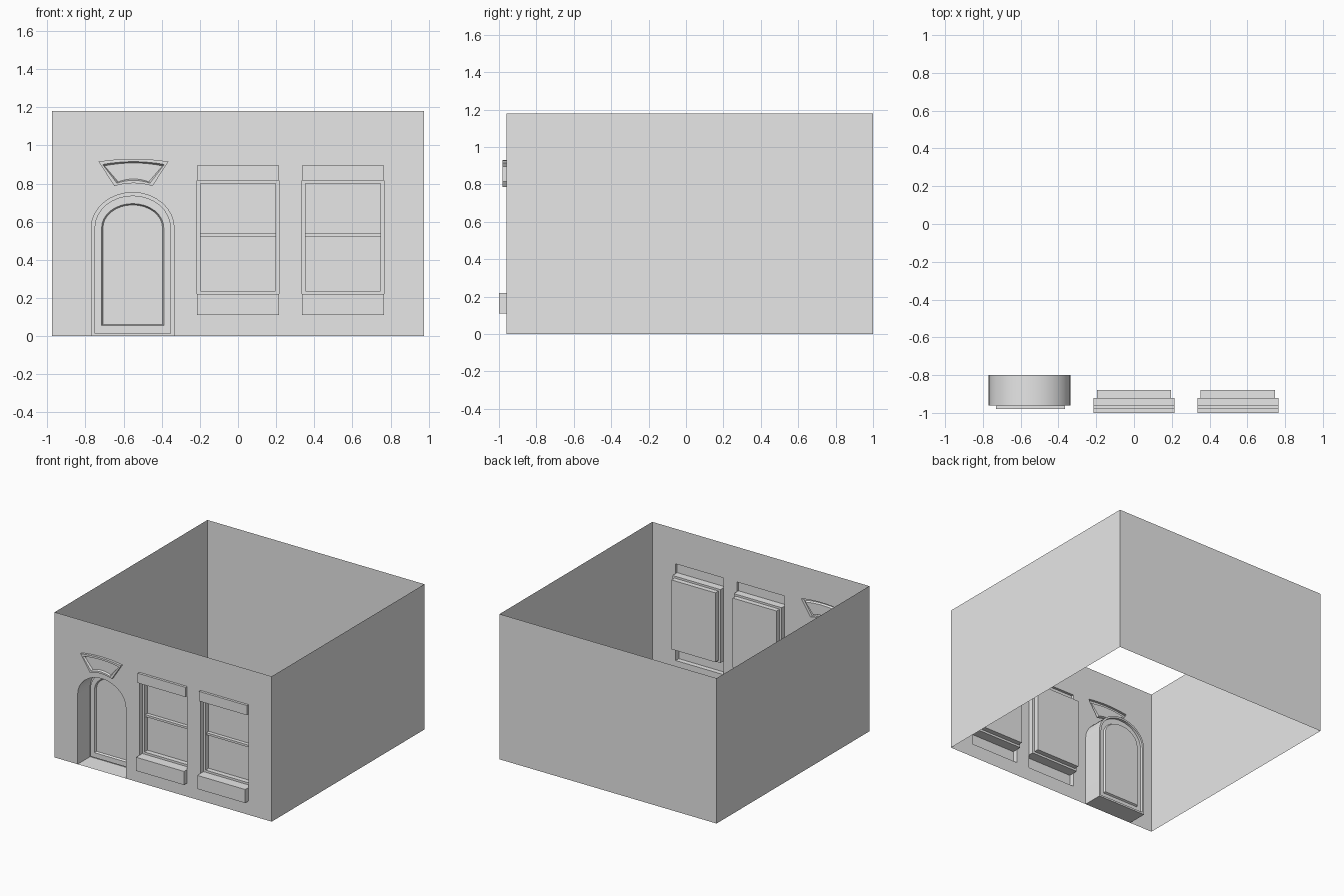
import bpy
import bmesh
import math

cube = bpy.data.objects.get("Cube")
if cube:
    bpy.data.objects.remove(cube, do_unlink=True)

GREY = (0.8, 0.8, 0.8, 1.0)
plaster = bpy.data.materials.new("grey_plaster")
plaster.use_nodes = True
plaster.diffuse_color = GREY
for node in plaster.node_tree.nodes:
    if node.type == 'BSDF_PRINCIPLED':
        node.inputs["Base Color"].default_value = GREY

HALF, FRONT, BACK, TOP = 0.975, -0.96, 1.0, 1.18
DOOR_X, WINDOW_XS = -0.552, (0.0, 0.55)
WINDOW_HALF = 0.215


def finish(name, bm, smooth=False):
    mesh = bpy.data.meshes.new(name)
    bm.to_mesh(mesh)
    bm.free()
    mesh.materials.append(plaster)
    obj = bpy.data.objects.new(name, mesh)
    bpy.context.collection.objects.link(obj)
    if smooth:
        bpy.ops.object.select_all(action='DESELECT')
        obj.select_set(True)
        bpy.context.view_layer.objects.active = obj
        bpy.ops.object.shade_smooth_by_angle(angle=math.radians(35))
    return obj


def rect(cx, half, low, high):
    return [(cx - half, low), (cx + half, low), (cx + half, high), (cx - half, high)]


def arch(half, low, spring, top, steps=16):
    """Door outline: left foot, over the arch, right foot."""
    pts = [(DOOR_X - half, low)]
    for i in range(steps + 1):
        a = math.pi * (1 - i / steps)
        pts.append((DOOR_X + half * math.cos(a), spring + (top - spring) * math.sin(a)))
    pts.append((DOOR_X + half, low))
    return pts


def wedge(inset, steps=8):
    """Fan shape with curved top and bottom edges."""
    cx, bulge = -0.548, 0.015
    ts = [2 * i / steps - 1 for i in range(steps + 1)]
    upper, lower = 0.183 - 1.4 * inset, 0.1 - 0.9 * inset
    pts = [(cx + upper * t, 0.915 - inset + bulge * (1 - t * t)) for t in ts]
    pts += [(cx + lower * t, 0.787 + inset + bulge * (1 - t * t)) for t in reversed(ts)]
    return pts


def stepped(name, levels, smooth=False):
    """Bridge matching outlines at successive depths, then cap the last."""
    bm = bmesh.new()
    rings = [[bm.verts.new((x, y, z)) for x, z in pts] for pts, y in levels]
    for a, b in zip(rings, rings[1:]):
        for i in range(len(a)):
            j = (i + 1) % len(a)
            bm.faces.new((a[i], a[j], b[j], b[i]))
    cap = bm.faces.new(rings[-1])
    bmesh.ops.recalc_face_normals(bm, faces=bm.faces[:])
    cap.normal_update()
    if cap.normal.y > 0:
        bmesh.ops.reverse_faces(bm, faces=bm.faces[:])
    return finish(name, bm, smooth)


# Front wall sheet with door notch, window openings and ornament opening
bm = bmesh.new()
outline = [(-HALF, 0)] + arch(0.217, 0, 0.568, 0.753)
outline += [(HALF, 0), (HALF, TOP), (-HALF, TOP)]
loops = [outline, wedge(0)]
loops += [rect(cx, WINDOW_HALF, 0.11, 0.895) for cx in WINDOW_XS]
edges = []
for pts in loops:
    vs = [bm.verts.new((x, FRONT, z)) for x, z in pts]
    edges += [bm.edges.new((vs[i - 1], vs[i])) for i in range(len(vs))]
bmesh.ops.triangle_fill(bm, use_beauty=True, edges=edges, normal=(0, -1, 0))
for f in bm.faces:
    f.normal_update()
    if f.normal.y > 0:
        f.normal_flip()
finish("front_wall", bm)

# Remaining three wall sheets
bm = bmesh.new()
plan = [(HALF, FRONT), (HALF, BACK), (-HALF, BACK), (-HALF, FRONT)]
low = [bm.verts.new((x, y, 0)) for x, y in plan]
high = [bm.verts.new((x, y, TOP)) for x, y in plan]
for i in range(len(plan) - 1):
    bm.faces.new((low[i], low[i + 1], high[i + 1], high[i]))
finish("side_and_back_walls", bm)

# Deep arched doorway with framed door
stepped("doorway", [
    (arch(0.217, 0, 0.568, 0.753), FRONT),
    (arch(0.217, 0, 0.568, 0.753), -0.80),
    (arch(0.20, 0.015, 0.568, 0.737), -0.80),
    (arch(0.20, 0.015, 0.568, 0.737), -0.82),
    (arch(0.163, 0.055, 0.568, 0.695), -0.82),
    (arch(0.156, 0.062, 0.568, 0.688), -0.805),
], smooth=True)

# Fan ornament over the door
stepped("door_ornament", [
    (wedge(0), FRONT),
    (wedge(0), -0.98),
    (wedge(0.015), -0.98),
    (wedge(0.022), -0.965),
])

# Windows with lintel, sill and middle bar
for side, cx in zip(("middle", "left"), WINDOW_XS):
    outer = rect(cx, WINDOW_HALF, 0.22, 0.816)
    inner = rect(cx, 0.197, 0.237, 0.80)
    stepped(side + "_window", [(outer, FRONT), (outer, -0.92),
                               (inner, -0.92), (inner, -0.88)])
    bar = rect(cx, 0.197, 0.52, 0.537)
    stepped(side + "_window_bar", [(bar, -0.88), (bar, -0.91)])
    lintel = rect(cx, WINDOW_HALF, 0.816, 0.895)
    stepped(side + "_window_lintel", [(lintel, FRONT), (lintel, -0.98)])
    sill = rect(cx, WINDOW_HALF, 0.11, 0.22)
    stepped(side + "_window_sill", [(sill, FRONT), (sill, -1.0)])
